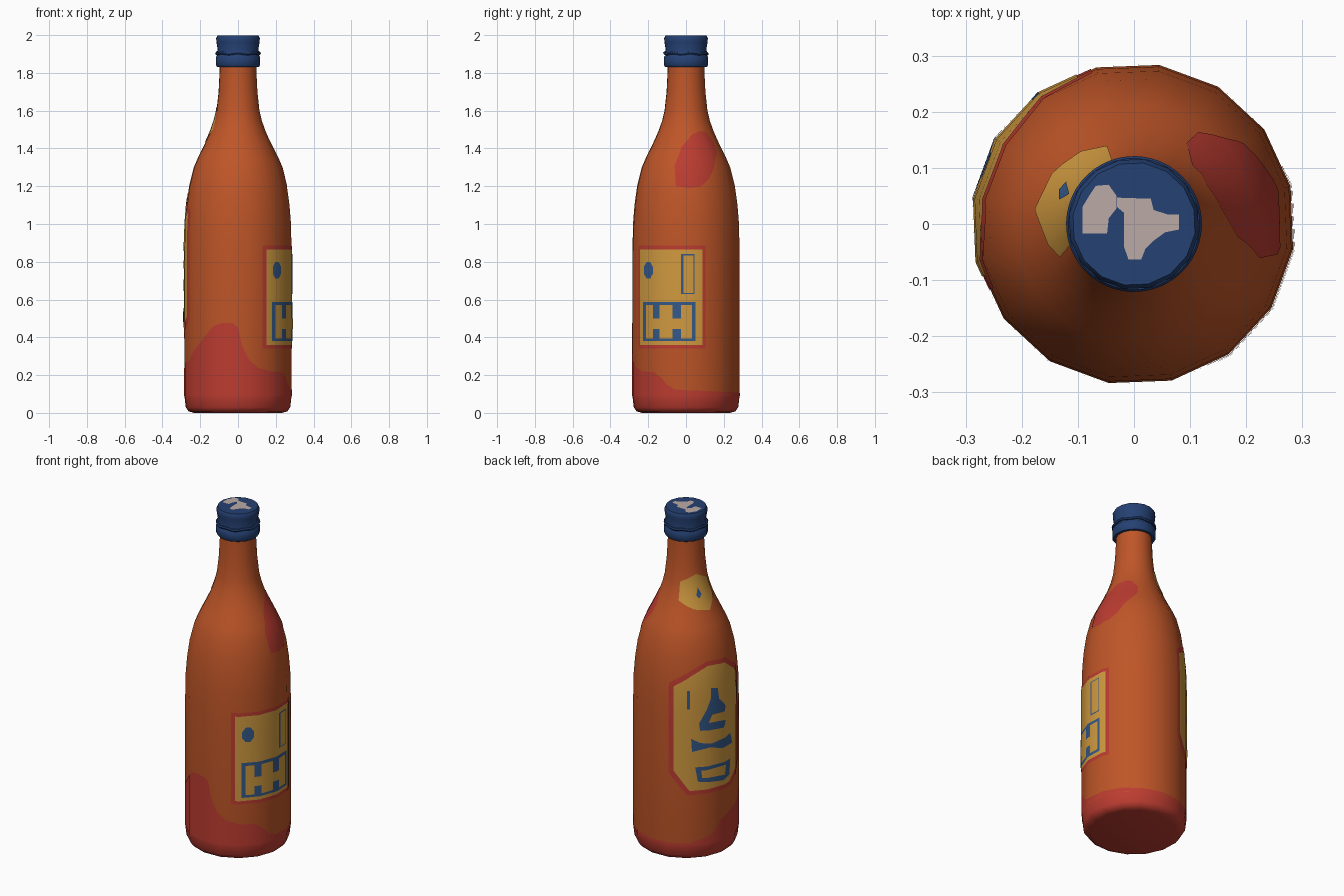
import bpy, bmesh, math
from mathutils import Vector

if "Cube" in bpy.data.objects:
    bpy.data.objects.remove(bpy.data.objects["Cube"])

SIDES, PHASE = 16, 13.5
STEP = 360 / SIDES


def material(name, rgb):
    m = bpy.data.materials.new(name)
    m.diffuse_color = (*rgb, 1)
    m.use_nodes = True
    m.node_tree.nodes["Principled BSDF"].inputs["Base Color"].default_value = m.diffuse_color
    return m


ORANGE = material("orange_glass", (0.52, 0.092, 0.021))
RED = material("red_paint", (0.50, 0.045, 0.030))
YELLOW = material("yellow_paper", (0.63, 0.32, 0.05))
BLUE = material("label_blue", (0.035, 0.10, 0.25))
CAP = material("cap_blue", (0.018, 0.052, 0.17))
PALE = material("pale_mark", (0.50, 0.40, 0.38))

# Bottle outline as (radius, height)
PROFILE = [(0, 0), (.235, 0), (.265, .008), (.28, .03), (.287, .09), (.287, .85),
           (.284, 1.0), (.276, 1.1), (.262, 1.2), (.237, 1.3), (.215, 1.35),
           (.19, 1.4), (.166, 1.45), (.144, 1.5), (.127, 1.55), (.115, 1.6),
           (.104, 1.7), (.099, 1.8), (.098, 1.85)]


def finish(name, bm, mats, angle=50):
    me = bpy.data.meshes.new(name)
    bm.to_mesh(me)
    bm.free()
    for m in mats:
        me.materials.append(m)
    for p in me.polygons:
        p.use_smooth = True
    me.set_sharp_from_angle(angle=math.radians(angle))
    ob = bpy.data.objects.new(name, me)
    bpy.context.collection.objects.link(ob)
    return ob


def lathe(name, profile, mats, sides=SIDES, wave=0, red_below=None):
    bm = bmesh.new()
    rings = []
    for r, z in profile:
        ring = []
        for i in range(sides):
            a = math.radians(PHASE + i * 360 / sides)
            ring.append(bm.verts.new((r * math.cos(a), r * math.sin(a),
                                      z + wave * math.sin(7 * a))))
        rings.append(ring)
    for lo, hi in zip(rings, rings[1:]):
        for i in range(sides):
            j = (i + 1) % sides
            bm.faces.new((lo[i], lo[j], hi[j], hi[i]))
    bmesh.ops.remove_doubles(bm, verts=bm.verts[:], dist=1e-5)
    bmesh.ops.recalc_face_normals(bm, faces=bm.faces[:])
    if red_below:
        for f in bm.faces:
            f.material_index = int(f.calc_center_median().z < red_below)
    return finish(name, bm, mats)


def radius(z):
    for (r0, z0), (r1, z1) in zip(PROFILE, PROFILE[1:]):
        if z1 > z0 and z0 <= z <= z1:
            return r0 + (r1 - r0) * (z - z0) / (z1 - z0)
    return PROFILE[-1][0]


def decal(name, pts, mat, layer=1):
    """Thin painted shape wrapped on the bottle; points are (degrees, height)."""
    k = 0.005
    bm = bmesh.new()
    f = bm.faces.new([bm.verts.new((d * k, z, 0)) for d, z in pts])
    f.normal_update()
    if f.normal.z < 0:
        f.normal_flip()
    bmesh.ops.triangulate(bm, faces=bm.faces[:])
    # cut along the bottle's own edges so that it follows the facets
    cuts = [((PHASE + i * STEP) * k, 0) for i in range(-SIDES, 2 * SIDES)]
    planes = [(Vector((x, 0, 0)), Vector((1, 0, 0))) for x, _ in cuts]
    planes += [(Vector((0, z, 0)), Vector((0, 1, 0))) for _, z in PROFILE]
    for co, no in planes:
        bmesh.ops.bisect_plane(bm, geom=bm.verts[:] + bm.edges[:] + bm.faces[:],
                               dist=1e-6, plane_co=co, plane_no=no)
    normals = []
    for v in bm.verts:
        d, z = v.co.x / k, v.co.y
        local = (d - PHASE) % STEP - STEP / 2
        r = radius(z) * math.cos(math.radians(STEP / 2)) / math.cos(math.radians(local))
        r += layer * 0.0018
        a = math.radians(d)
        slope = (radius(z + .03) - radius(z - .03)) / .06 if z > .15 else 0
        v.co = (r * math.cos(a), r * math.sin(a), z)
        normals.append(Vector((math.cos(a), math.sin(a), -slope)).normalized())
    ob = finish(name, bm, [mat], 180)
    ob.data.normals_split_custom_set_from_vertices(normals)


def rect(d0, d1, z0, z1):
    return [(d0, z0), (d1, z0), (d1, z1), (d0, z1)]


def grow(pts, dd, dz):
    cd = (min(p[0] for p in pts) + max(p[0] for p in pts)) / 2
    cz = (min(p[1] for p in pts) + max(p[1] for p in pts)) / 2
    hd = max(p[0] for p in pts) - cd
    hz = max(p[1] for p in pts) - cz
    return [(cd + (d - cd) * (1 + dd / hd), cz + (z - cz) * (1 + dz / hz)) for d, z in pts]


# Bottle body with red base
lathe("bottle", PROFILE, [ORANGE, RED], red_below=.09)

# Red splash round the foot and on the shoulder
splash = [(0, .12), (50, .11), (90, .105), (129, .105), (157, .15), (168, .225), (182, .25),
          (205, .28), (231, .40), (243, .46), (252, .475), (264, .475), (270, .455),
          (274, .36), (282, .28), (292, .24), (307, .22), (324, .215), (332, .19),
          (339, .15), (348, .125), (360, .12)]
decal("foot_splash", [(0, .09)] + splash + [(360, .09)], RED)
decal("shoulder_splash", [(12, 1.475), (28, 1.49), (45, 1.49), (57, 1.44), (55, 1.38), (42, 1.32),
                          (28, 1.235), (18, 1.2), (5, 1.19), (-12, 1.2), (-15, 1.31),
                          (-7, 1.41)], RED)

# Square label on the right
square = rect(-58.5, 17.5, .36, .866)
decal("side_label_border", grow(square, 4, .02), RED, 1)
decal("side_label", square, YELLOW, 2)
decal("side_label_dot", [(-44 + 7 * math.cos(i * math.pi / 4 + .39),
                          .755 + .047 * math.sin(i * math.pi / 4 + .39)) for i in range(8)],
      BLUE, 3)
decal("side_label_slot", rect(-5, 9, .63, .84), BLUE, 3)
decal("side_label_slot_inside", rect(-2.6, 8, .636, .834), YELLOW, 4)
decal("side_label_panel", rect(-51.5, 10, .38, .588), BLUE, 3)
for n, (a, b) in enumerate([(-47, -37), (-29, -14), (-5, 6.5)]):
    decal(f"side_label_pane_{n}", rect(a, b, .395, .57), YELLOW, 4)
decal("side_label_crossbar", rect(-47, 6.5, .445, .50), YELLOW, 4.2)

# Eight-sided label on the back left
octagon = [(111, .54), (129, .42), (181, .42), (199, .51), (199, 1.05), (175, 1.14),
           (150, 1.15), (130, 1.10), (111, 1.04)]
decal("back_label_border", grow(octagon, 5.5, .025), RED, 1)
decal("back_label", octagon, YELLOW, 2)
decal("back_label_bar", rect(126, 129.3, .91, 1.02), BLUE, 3)
decal("back_label_figure", [(153.4, 1.02), (162.5, 1.01), (164, .944), (173, .891), (171, .858),
                            (154.6, .86), (150, .817), (173, .806), (170, .763), (140.4, .777),
                            (139.3, .82), (147.3, .893), (153.4, .96)], BLUE, 3)
decal("back_label_banner", [(130.5, .733), (140.4, .704), (154.6, .689), (181.8, .708),
                            (186, .644), (168, .644), (150, .67), (131.5, .654)], BLUE, 3)
decal("back_label_box", [(135, .56), (182, .555), (180, .462), (168, .449), (138, .473)], BLUE, 3)
decal("back_label_box_inside", [(141.6, .538), (173, .538), (171, .48), (142.7, .494)], YELLOW, 4)

# Small neck label
decal("neck_label", [(109, 1.595), (153, 1.635), (198, 1.59), (204, 1.50), (172, 1.43),
                     (140, 1.45), (109, 1.495)], YELLOW, 2)
decal("neck_label_mark", [(148, 1.52), (155, 1.50), (162, 1.52), (155, 1.56)], BLUE, 3)

# Cap with its twisted seal ring
lathe("cap", [(.09, 1.832), (.112, 1.832), (.119, 1.842), (.119, 1.885), (.111, 1.893),
              (.112, 1.912), (.109, 1.925), (.116, 1.965), (.117, 1.985), (.110, 1.9975),
              (0, 1.9975)], [CAP])
tube = [(.113 + .008 * math.cos(i * math.pi / 3), 1.903 + .008 * math.sin(i * math.pi / 3))
        for i in range(7)]
lathe("seal_ring", tube, [CAP], sides=48, wave=.003)

# Pale worn marks on the cap top
marks = [[(-.092, -.017), (-.048, -.017), (-.045, .01), (-.031, .028), (-.031, .05),
          (-.045, .07), (-.068, .068), (-.08, .05), (-.092, .03)],
         [(-.03, .047), (.03, .045), (.035, .025), (.06, .017), (.08, .017), (.08, -.01),
          (.055, -.015), (.035, -.03), (.02, -.045), (.013, -.063), (-.01, -.063),
          (-.018, -.04), (-.018, .02), (-.03, .03)]]
for n, pts in enumerate(marks):
    bm = bmesh.new()
    f = bm.faces.new([bm.verts.new((x, y, 2.0)) for x, y in pts])
    f.normal_update()
    if f.normal.z < 0:
        f.normal_flip()
    finish(f"cap_mark_{n}", bm, [PALE])
